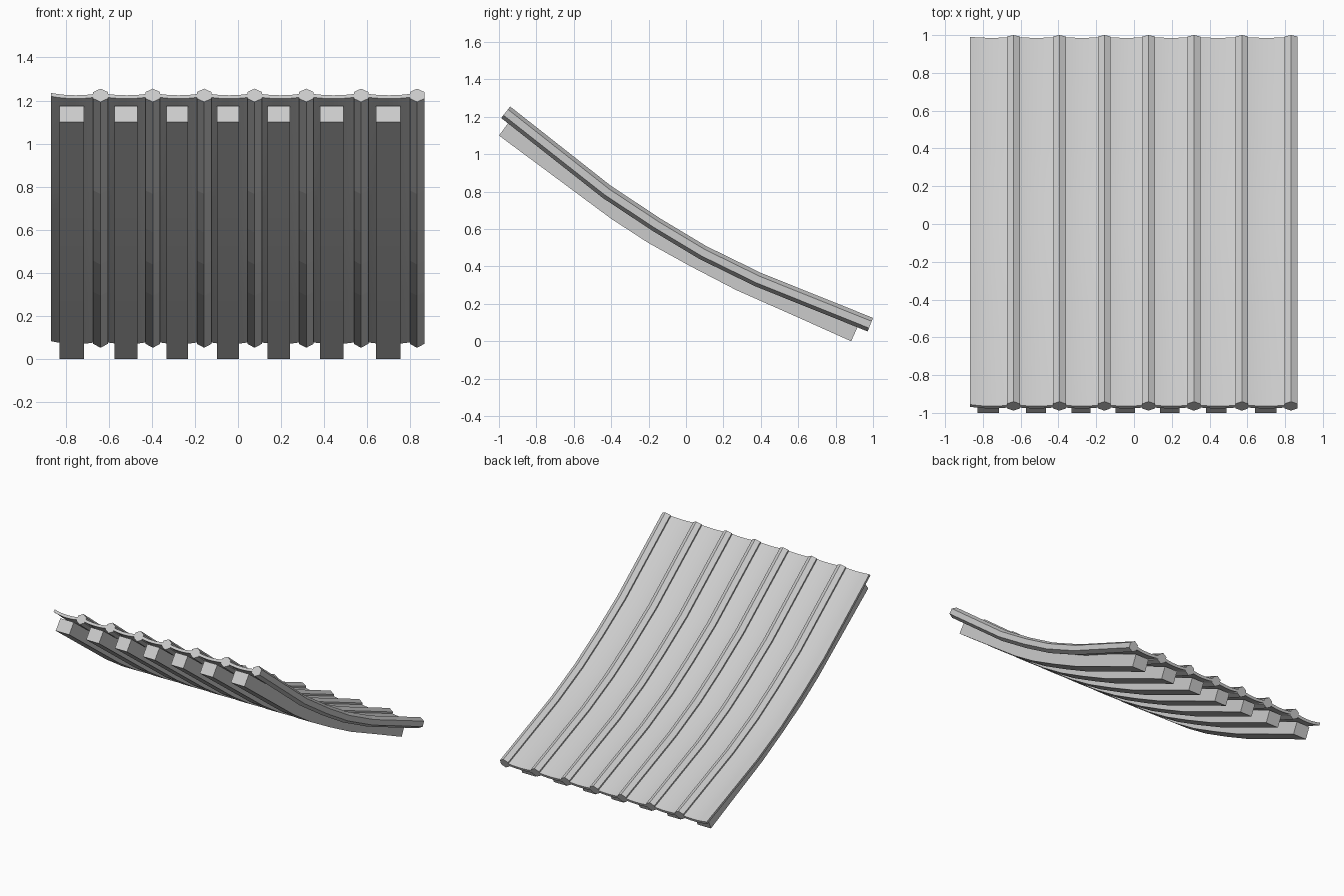
import bpy, bmesh, math
from mathutils import Vector

if "Cube" in bpy.data.objects:
    bpy.data.objects.remove(bpy.data.objects["Cube"])

# Side profiles (y, z): crest line of the ribs, and underside of the rafters
CREST = [(-0.94, 1.255), (-0.40, 0.83), (-0.135, 0.655), (0.11, 0.508), (0.40, 0.366), (1.0, 0.125)]
UNDER = [(-1.0, 1.10), (-0.40, 0.655), (-0.20, 0.525), (0.02, 0.403), (0.27, 0.273), (0.60, 0.127), (0.883, 0.0)]
RIB_X = [-0.638, -0.395, -0.157, 0.077, 0.317, 0.571, 0.831]
RAFTERS = [(-0.828, -0.715), (-0.573, -0.466), (-0.332, -0.231), (-0.098, 0.004),
           (0.137, 0.241), (0.380, 0.489), (0.640, 0.754)]
R = 0.039  # rib radius


def frames(path):
    """Each path point with its mitred upward normal."""
    pts = [Vector(p) for p in path]
    segs = [(b - a).normalized() for a, b in zip(pts, pts[1:])]
    norms = [Vector((-s.y, s.x)) for s in segs]
    out = []
    for i, p in enumerate(pts):
        a, b = norms[max(i - 1, 0)], norms[min(i, len(norms) - 1)]
        m = (a + b).normalized()
        out.append((p, m / m.dot(a)))
    return out


def sweep(name, section, path, smooth=False):
    """Sweep a closed (x, height) section along a (y, z) path, with caps."""
    bm = bmesh.new()
    rings = []
    for p, n in frames(path):
        rings.append([bm.verts.new((x, p.x + n.x * h, p.y + n.y * h)) for x, h in section])
    k = len(section)
    for r0, r1 in zip(rings, rings[1:]):
        for i in range(k):
            j = (i + 1) % k
            bm.faces.new((r0[i], r0[j], r1[j], r1[i]))
    bm.faces.new(rings[0])
    bm.faces.new(rings[-1])
    bmesh.ops.recalc_face_normals(bm, faces=bm.faces)
    me = bpy.data.meshes.new(name)
    bm.to_mesh(me)
    bm.free()
    ob = bpy.data.objects.new(name, me)
    bpy.context.collection.objects.link(ob)
    if smooth:
        bpy.ops.object.select_all(action='DESELECT')
        ob.select_set(True)
        bpy.context.view_layer.objects.active = ob
        bpy.ops.object.shade_smooth_by_angle(angle=math.radians(30))


# Hexagonal ribs with a corner pointing up
for x in RIB_X:
    hexagon = [(x + R * math.sin(math.tau * i / 6), -R + R * math.cos(math.tau * i / 6)) for i in range(6)]
    sweep("roof_rib", hexagon, CREST)

# Shallow concave tile pans, one to the left of each rib
N = 8
for x0, x1 in zip([-0.868] + RIB_X, RIB_X):
    us = [i / N for i in range(N + 1)]
    top = [(x0 + (x1 - x0) * u, -R + 0.014 * (2 * u - 1) ** 2) for u in us]
    bottom = [(x, h - 0.02) for x, h in reversed(top)]
    sweep("tile_pan", top + bottom, CREST, True)

# Rectangular curved rafters underneath
for x0, x1 in RAFTERS:
    sweep("rafter", [(x0, 0), (x1, 0), (x1, 0.092), (x0, 0.092)], UNDER)
